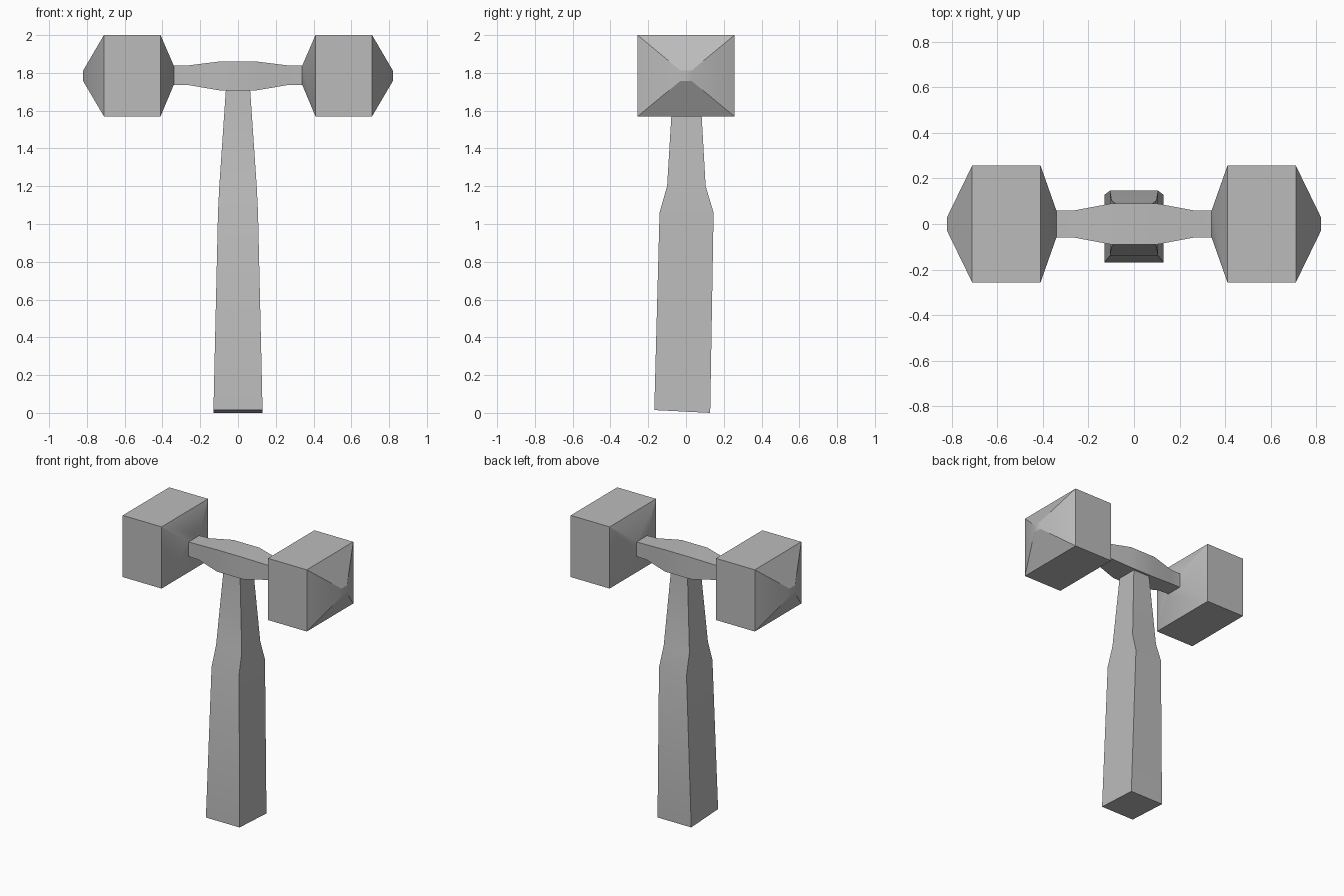
import bpy, bmesh, math
from mathutils import Vector

cube = bpy.data.objects.get("Cube")
if cube:
    bpy.data.objects.remove(cube, do_unlink=True)

grey = bpy.data.materials.new("stone grey")
grey.use_nodes = True
colour = (0.5, 0.5, 0.5, 1)
grey.diffuse_color = colour
grey.node_tree.nodes["Principled BSDF"].inputs["Base Color"].default_value = colour


def loft(name, rings):
    """Join four-cornered rings into a closed solid."""
    bm = bmesh.new()
    loops = [[bm.verts.new(p) for p in ring] for ring in rings]
    for a, b in zip(loops, loops[1:]):
        for i in range(4):
            j = (i + 1) % 4
            bm.faces.new((a[i], a[j], b[j], b[i]))
    bm.faces.new(loops[0][::-1])
    bm.faces.new(loops[-1])
    bmesh.ops.recalc_face_normals(bm, faces=bm.faces)
    mesh = bpy.data.meshes.new(name)
    bm.to_mesh(mesh)
    bm.free()
    mesh.materials.append(grey)
    obj = bpy.data.objects.new(name, mesh)
    bpy.context.collection.objects.link(obj)
    bpy.ops.object.select_all(action='DESELECT')
    obj.select_set(True)
    bpy.context.view_layer.objects.active = obj
    bpy.ops.object.shade_smooth_by_angle(angle=math.radians(30))
    return obj


def ring_x(x, y, low, high):
    return [Vector(p) for p in ((x, -y, low), (x, y, low), (x, y, high), (x, -y, high))]


def ring_z(z, x, front, back, tilt=0):
    return [Vector(p) for p in ((-x, front, z + tilt), (x, front, z + tilt), (x, back, z), (-x, back, z))]


# Handle with a shoulder and a slightly tilted butt
loft("handle", [ring_z(0, 0.13, -0.168, 0.128, 0.015),
                ring_z(1.06, 0.106, -0.14, 0.146),
                ring_z(1.2, 0.099, -0.1, 0.104),
                ring_z(1.73, 0.063, -0.068, 0.074)])

# Crossbar, thicker in the middle
bar = [(0.1, 0.09, 1.708, 1.86), (0.26, 0.06, 1.735, 1.84), (0.345, 0.058, 1.737, 1.838)]
loft("crossbar", [ring_x(-x, *r) for x, *r in reversed(bar)] + [ring_x(x, *r) for x, *r in bar])

# Blocks with tapered inner ends and blunt points
for side, name in ((-1, "right_head"), (1, "left_head")):
    loft(name, [ring_x(side * 0.34, 0.058, 1.737, 1.838),
                ring_x(side * 0.41, 0.256, 1.57, 2.0),
                ring_x(side * 0.71, 0.256, 1.57, 2.0),
                ring_x(side * 0.82, 0.03, 1.757, 1.812)])
